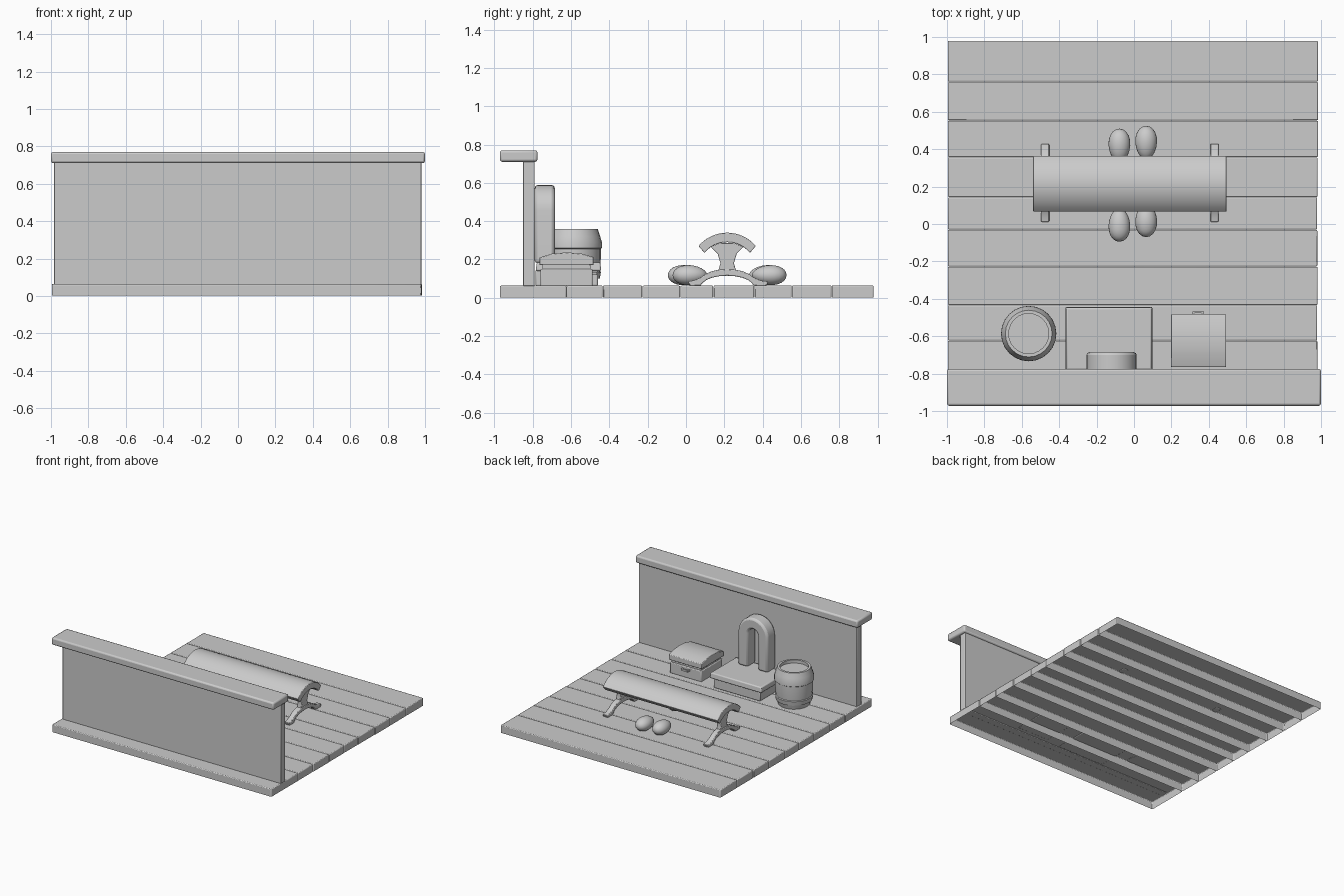
import bpy, bmesh, random
from math import sin, cos, pi, radians
from mathutils import Vector

if "Cube" in bpy.data.objects:
    bpy.data.objects.remove(bpy.data.objects["Cube"])

random.seed(4)


def finish(name, bm, bevel=0.0, segs=2, angle=35, recalc=True):
    if recalc:
        bmesh.ops.recalc_face_normals(bm, faces=bm.faces)
    me = bpy.data.meshes.new(name)
    bm.to_mesh(me)
    bm.free()
    ob = bpy.data.objects.new(name, me)
    bpy.context.collection.objects.link(ob)
    bpy.ops.object.select_all(action='DESELECT')
    ob.select_set(True)
    bpy.context.view_layer.objects.active = ob
    bpy.ops.object.shade_smooth_by_angle(angle=radians(angle))
    if bevel:
        m = ob.modifiers.new("bevel", 'BEVEL')
        m.width, m.segments, m.limit_method = bevel, segs, 'ANGLE'
        m.angle_limit = radians(40)
    return ob


def box(name, x, y, z, bevel=0.01, open_bottom=False, taper=0.0):
    bm = bmesh.new()
    bmesh.ops.create_cube(bm, size=1)
    low = [f for f in bm.faces if f.calc_center_median().z < -0.4]
    for v in bm.verts:
        top = v.co.z > 0
        s = taper if top else 0
        v.co = Vector(((x[0] + s, x[1] - s)[v.co.x > 0],
                       (y[0] + s, y[1] - s)[v.co.y > 0], z[top]))
    if open_bottom:
        bmesh.ops.delete(bm, geom=low, context='FACES_ONLY')
    return finish(name, bm, bevel, recalc=False)


def extrude(bm, face, step):
    geo = bmesh.ops.extrude_face_region(bm, geom=[face])['geom']
    bmesh.ops.translate(bm, vec=step,
                        verts=[g for g in geo if isinstance(g, bmesh.types.BMVert)])


def prism(name, profile, axis, a, b, bevel=0.0):
    """Extrude a closed profile along x, y or z from a to b."""
    put = {'x': lambda p, q, t: (t, p, q), 'y': lambda p, q, t: (p, t, q),
           'z': lambda p, q, t: (p, q, t)}[axis]
    bm = bmesh.new()
    face = bm.faces.new([bm.verts.new(put(p, q, a)) for p, q in profile])
    extrude(bm, face, Vector(put(0, 0, b - a)))
    return finish(name, bm, bevel)


def arc(cx, cz, rx, rz, a0, a1, n):
    return [(cx + rx * cos(radians(a0 + (a1 - a0) * i / n)),
             cz + rz * sin(radians(a0 + (a1 - a0) * i / n))) for i in range(n + 1)]


def lathe(name, profile, cx, cy, n=24):
    bm = bmesh.new()
    vs = [bm.verts.new((cx + r, cy, z)) for r, z in profile]
    es = [bm.edges.new(p) for p in zip(vs, vs[1:])]
    bmesh.ops.spin(bm, geom=vs + es, cent=(cx, cy, 0), axis=(0, 0, 1),
                   angle=2 * pi, steps=n)
    bmesh.ops.remove_doubles(bm, verts=bm.verts, dist=1e-4)
    return finish(name, bm)


# Floor planks, hollow underneath
seams = [-0.972, -0.624, -0.434, -0.228, -0.03, 0.143, 0.357, 0.553, 0.76, 0.98]
for i, (y0, y1) in enumerate(zip(seams, seams[1:])):
    j = random.uniform(-0.003, 0.003)
    box(f"floor_plank_{i + 1}", (-0.995, 0.982 + j), (y0 + 0.001, y1 - 0.001),
        (0.002, 0.064 + j / 3), 0.006, open_bottom=True)

# Back wall and its cap beam
box("wall_panel", (-0.985, 0.98), (-0.85, -0.79), (0.06, 0.715), 0.005)
box("wall_cap", (-1.0, 1.0), (-0.972, -0.775), (0.71, 0.77), 0.012)

# Half-log bench: curved seat
seat = arc(0.215, 0.145, 0.195, 0.195, 40, 140, 12) + arc(0.215, 0.135, 0.155, 0.155, 140, 40, 12)
prism("bench_seat", seat, 'x', -0.54, 0.495, 0.004)

# Bench supports: post flaring to bowed feet
post = [(0.13, 0.265), (0.165, 0.23), (0.18, 0.18), (0.165, 0.13), (0.265, 0.13),
        (0.25, 0.18), (0.265, 0.23), (0.30, 0.265), (0.25, 0.287), (0.18, 0.287)]
foot = ([(0.42, 0.062), (0.43, 0.085), (0.39, 0.09)]
        + arc(0.215, 0.075, 0.15, 0.075, 25, 155, 8)
        + [(0.04, 0.09), (0.01, 0.085), (0.02, 0.062), (0.075, 0.062)]
        + arc(0.215, 0.06, 0.135, 0.055, 160, 20, 8) + [(0.355, 0.062)])
for side, x in (("left", -0.475), ("right", 0.43)):
    prism(f"bench_post_{side}", post, 'x', x - 0.02, x + 0.02, 0.005)
    prism(f"bench_foot_{side}", foot, 'x', x - 0.022, x + 0.022, 0.005)

# Egg-shaped stones on both sides of the bench
for i, (x, y) in enumerate([(-0.078, 0.42), (0.065, 0.435), (-0.078, -0.005), (0.065, 0.02)]):
    bm = bmesh.new()
    bmesh.ops.create_uvsphere(bm, u_segments=20, v_segments=12, radius=1)
    for v in bm.verts:
        k = 1 + 0.1 * v.co.y * (1 if y > 0.2 else -1)
        v.co = Vector((x + v.co.x * 0.058 * k, y + v.co.y * 0.09, 0.118 + v.co.z * 0.052 * k))
    finish(f"egg_stone_{i + 1}", bm, angle=60)

# Barrel with hoops and a sunken lid
lathe("barrel", [(0, 0.062), (0.118, 0.062), (0.128, 0.10), (0.136, 0.10), (0.142, 0.135),
                 (0.136, 0.14), (0.141, 0.20), (0.141, 0.255), (0.148, 0.26), (0.147, 0.29),
                 (0.138, 0.32), (0.125, 0.36), (0.107, 0.36), (0.107, 0.335), (0, 0.335)],
      -0.563, -0.586)

# Low plinth with overhanging top
box("plinth_body", (-0.345, 0.075), (-0.785, -0.46), (0.06, 0.15), 0.008)
box("plinth_top", (-0.368, 0.1), (-0.785, -0.442), (0.14, 0.185), 0.008, taper=0.006)

# Arch standing on the plinth against the wall
r, cx, spring = 0.134, -0.12, 0.455
frame = ([(cx + r, 0.18)] + arc(cx, spring, r, r, 0, 180, 14) + [(cx - r, 0.18), (cx - 0.045, 0.18)]
         + arc(cx, spring, 0.045, 0.045, 180, 0, 10) + [(cx + 0.045, 0.18)])
prism("arch_frame", frame, 'y', -0.79, -0.685, 0.016)

# Chest: body, recessed seam, bulging lid and handle
box("chest_body", (0.203, 0.487), (-0.76, -0.488), (0.06, 0.15), 0.006)
box("chest_seam", (0.213, 0.477), (-0.75, -0.498), (0.14, 0.18), 0)
lid = [(-0.765, 0.17), (-0.765, 0.21), (-0.70, 0.23), (-0.62, 0.237), (-0.545, 0.23),
       (-0.482, 0.212), (-0.482, 0.17)]
prism("chest_lid", lid, 'x', 0.197, 0.493, 0.004)
handle = [(0.305, -0.495), (0.315, -0.465), (0.37, -0.465), (0.38, -0.495),
          (0.368, -0.495), (0.362, -0.477), (0.323, -0.477), (0.317, -0.495)]
prism("chest_handle", handle, 'z', 0.12, 0.135)
